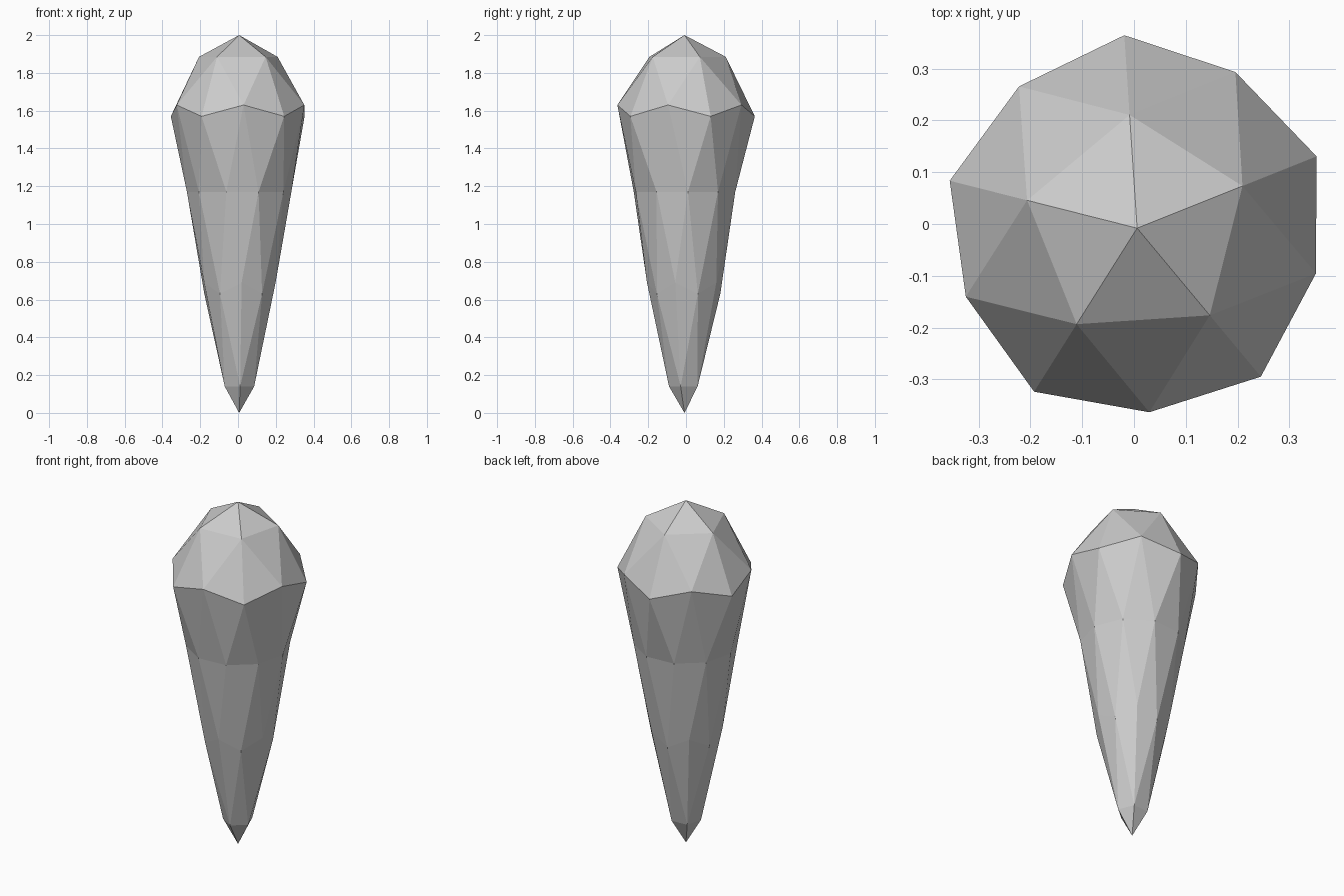
import bpy, bmesh, math
from mathutils import Matrix

if "Cube" in bpy.data.objects:
    bpy.data.objects.remove(bpy.data.objects["Cube"])

# Sphere row height -> (model height, radius) for every ring of the gem
ROWS = {
    1.0: (2.0, 0.0),
    0.851: (1.885, 0.219),
    0.526: (1.63, 0.356),
    0.447: (1.57, 0.373),
    0.0: (1.17, 0.277),
    -0.447: (0.69, 0.199),
    -0.526: (0.63, 0.19),
    -0.851: (0.14, 0.082),
    -1.0: (0.0, 0.0),
}

# Low-poly ball, with its rings stretched down into a tapered shard
bm = bmesh.new()
bmesh.ops.create_icosphere(bm, subdivisions=2, radius=1.0,
                           matrix=Matrix.Rotation(math.radians(21.8), 4, 'Z'))
for v in bm.verts:
    key = min(ROWS, key=lambda k: abs(k - v.co.z))
    z, r = ROWS[key]
    a = math.atan2(v.co.y, v.co.x)
    v.co = (0.006 + r * math.cos(a), -0.008 + r * math.sin(a), z)

mesh = bpy.data.meshes.new("crystal_shard")
bm.to_mesh(mesh)
bm.free()
shard = bpy.data.objects.new("crystal_shard", mesh)
bpy.context.collection.objects.link(shard)
